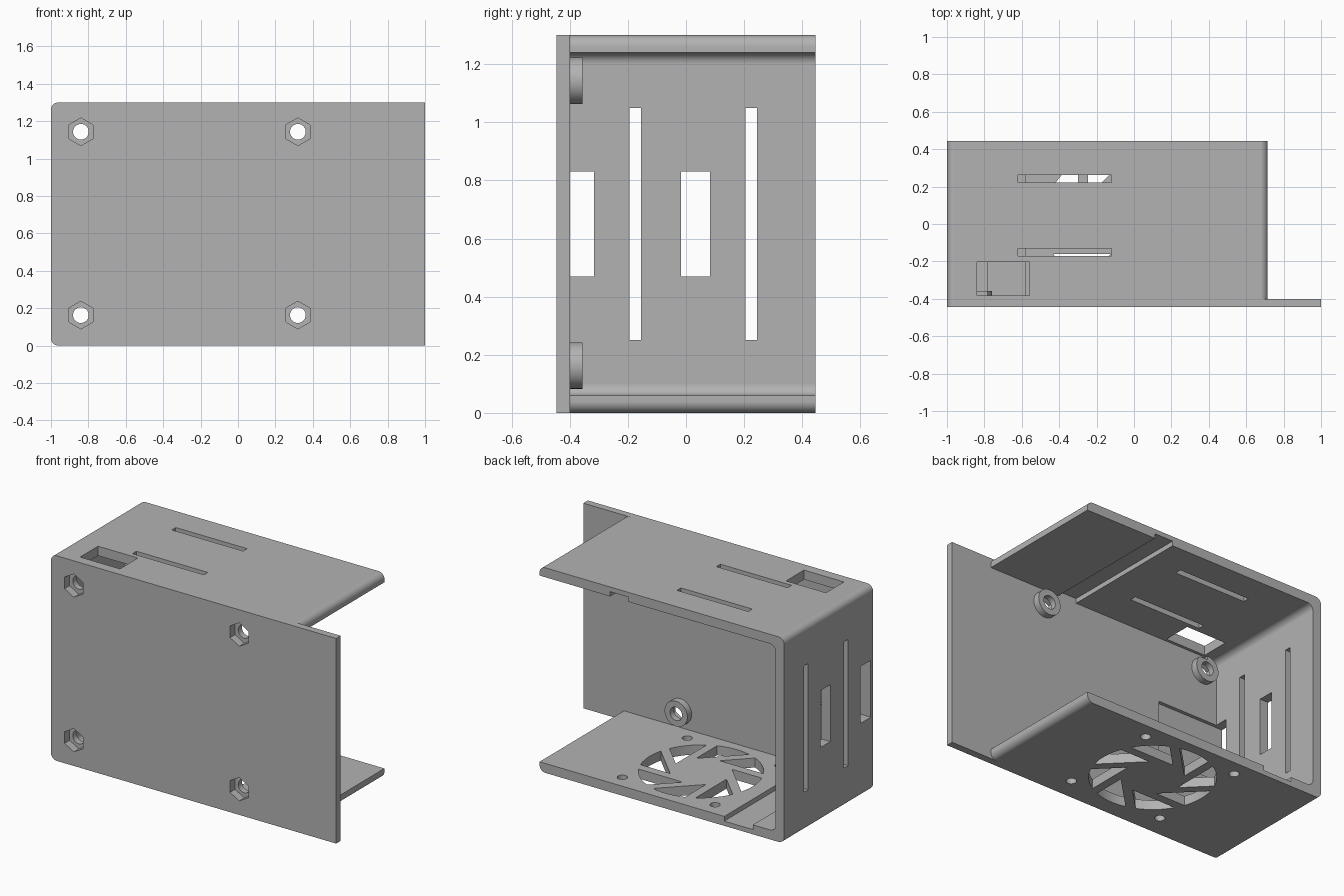
import bpy
import bmesh
from math import sin, cos, pi, radians, acos, degrees
from mathutils import Vector

if "Cube" in bpy.data.objects:
    bpy.data.objects.remove(bpy.data.objects["Cube"], do_unlink=True)

FRONT, INNER, BACK = -0.445, -0.40, 0.445   # depth of plate face, plate inside, open back
HEIGHT, WALL, ROUND = 1.30, 0.06, 0.04
END = 0.715                                 # open end of the shell

grey = bpy.data.materials.new("plain grey")
grey.use_nodes = True
grey.diffuse_color = (0.45, 0.45, 0.45, 1)
grey.node_tree.nodes["Principled BSDF"].inputs["Base Color"].default_value = (0.45, 0.45, 0.45, 1)


def arc(cx, cy, r, start, end, steps=8):
    """Points on an arc, angles in degrees."""
    angles = [radians(start + (end - start) * i / steps) for i in range(steps + 1)]
    return [(cx + r * cos(a), cy + r * sin(a)) for a in angles]


def prism(name, outline, low, high, axis="y"):
    """Extrude an outline along y (outline in x, z) or along z (outline in x, y)."""
    bm = bmesh.new()
    place = (lambda p: (p[0], low, p[1])) if axis == "y" else (lambda p: (p[0], p[1], low))
    face = bm.faces.new([bm.verts.new(place(p)) for p in outline])
    moved = bmesh.ops.extrude_face_region(bm, geom=[face])["geom"]
    shift = Vector((0, high - low, 0) if axis == "y" else (0, 0, high - low))
    bmesh.ops.translate(bm, vec=shift, verts=[v for v in moved if isinstance(v, bmesh.types.BMVert)])
    bmesh.ops.recalc_face_normals(bm, faces=bm.faces)
    mesh = bpy.data.meshes.new(name)
    bm.to_mesh(mesh)
    bm.free()
    mesh.materials.append(grey)
    obj = bpy.data.objects.new(name, mesh)
    bpy.context.collection.objects.link(obj)
    return obj


def block(x, y, z):
    return prism("cutter", [(x[0], z[0]), (x[1], z[0]), (x[1], z[1]), (x[0], z[1])], *y)


def combine(target, tool, operation="DIFFERENCE"):
    """Apply a boolean, then delete the tool object."""
    mod = target.modifiers.new("join", "BOOLEAN")
    mod.operation, mod.object, mod.solver = operation, tool, "EXACT"
    graph = bpy.context.evaluated_depsgraph_get()
    mesh = bpy.data.meshes.new_from_object(target.evaluated_get(graph))
    target.modifiers.clear()
    target.data = mesh
    bpy.data.objects.remove(tool, do_unlink=True)


# Three-sided shell: rounded outside, filleted inside, open at +x and at the back
outer = (arc(END - ROUND, HEIGHT - ROUND, ROUND, 0, 90) + arc(-1 + ROUND, HEIGHT - ROUND, ROUND, 90, 180)
         + arc(-1 + ROUND, ROUND, ROUND, 180, 270) + arc(END - ROUND, ROUND, ROUND, 270, 360))
corner = -1 + WALL + ROUND
inner = ([(END, WALL)] + arc(corner, WALL + ROUND, ROUND, 270, 180)
         + arc(corner, HEIGHT - WALL - ROUND, ROUND, 180, 90) + [(END, HEIGHT - WALL)])
case = prism("open_case", outer + inner, INNER - 0.02, BACK)

# Front plate with rounded corners on the closed side
plate = ([(1, 0), (1, HEIGHT)] + arc(-1 + ROUND, HEIGHT - ROUND, ROUND, 90, 180)
         + arc(-1 + ROUND, ROUND, ROUND, 180, 270))
combine(case, prism("front_plate", plate, FRONT, INNER), "UNION")

# Standoffs with a through hole and a hexagonal nut pocket in the front
for x in (-0.84, 0.32):
    for z in (0.163, 1.143):
        combine(case, prism("standoff", arc(x, z, 0.08, 0, 352.5, 47), INNER - 0.02, -0.357), "UNION")
        combine(case, prism("hole", arc(x, z, 0.042, 0, 348.75, 31), -0.5, -0.3))
        combine(case, prism("pocket", arc(x, z, 0.074, 30, 330, 5), -0.5, -0.395))

# Side wall: long vents, port window, and card slot running into the plate
side = (-1.1, -0.9)
for y in (-0.175, 0.225):
    combine(case, block(side, (y - 0.02, y + 0.02), (0.25, 1.05)))
combine(case, block(side, (-0.017, 0.083), (0.47, 0.83)))
combine(case, block((-1.1, -0.52), (-0.422, -0.317), (0.47, 0.83)))

# Top wall: two vents and a port window
lid = (HEIGHT - 0.1, HEIGHT + 0.1)
for y in (-0.152, 0.242):
    combine(case, block((-0.62, -0.12), (y - 0.02, y + 0.02), lid))
combine(case, block((-0.84, -0.56), (-0.382, -0.202), lid))

# Shallow grooves across the inside of the floor and of the top
combine(case, block((-0.78, -0.58), (INNER, 0.5), (0.03, 0.09)))
combine(case, block((0.09, 0.22), (INNER, 0.5), (HEIGHT - 0.09, HEIGHT - 0.03)))

# Fan grille in the floor: eight swirling openings and four screw holes
FX, FY, R, HUB, SPOKE = -0.12, 0.02, 0.36, 0.18, 0.125
under = (-0.1, 0.12)
for k in range(8):
    a = 45 * k
    t = (SPOKE - HUB * cos(pi / 4)) / sin(pi / 4)
    n = Vector((cos(radians(a)), sin(radians(a))))
    tip = n * HUB + Vector((-n.y, n.x)) * t
    rim = arc(FX, FY, R, a - degrees(acos(HUB / R)), a + 45 - degrees(acos(SPOKE / R)), 6)
    combine(case, prism("opening", [(FX + tip.x, FY + tip.y)] + rim, *under, axis="z"))
for sx in (-1, 1):
    for sy in (-1, 1):
        hole = arc(FX + sx * 0.325, FY + sy * 0.325, 0.03, 0, 345, 23)
        combine(case, prism("screw_hole", hole, *under, axis="z"))

# Smooth rounded edges, flat walls kept flat
bpy.ops.object.select_all(action="DESELECT")
case.select_set(True)
bpy.context.view_layer.objects.active = case
bpy.ops.object.shade_smooth_by_angle(angle=radians(30))
flat = case.modifiers.new("flat walls", "WEIGHTED_NORMAL")
flat.keep_sharp = True
